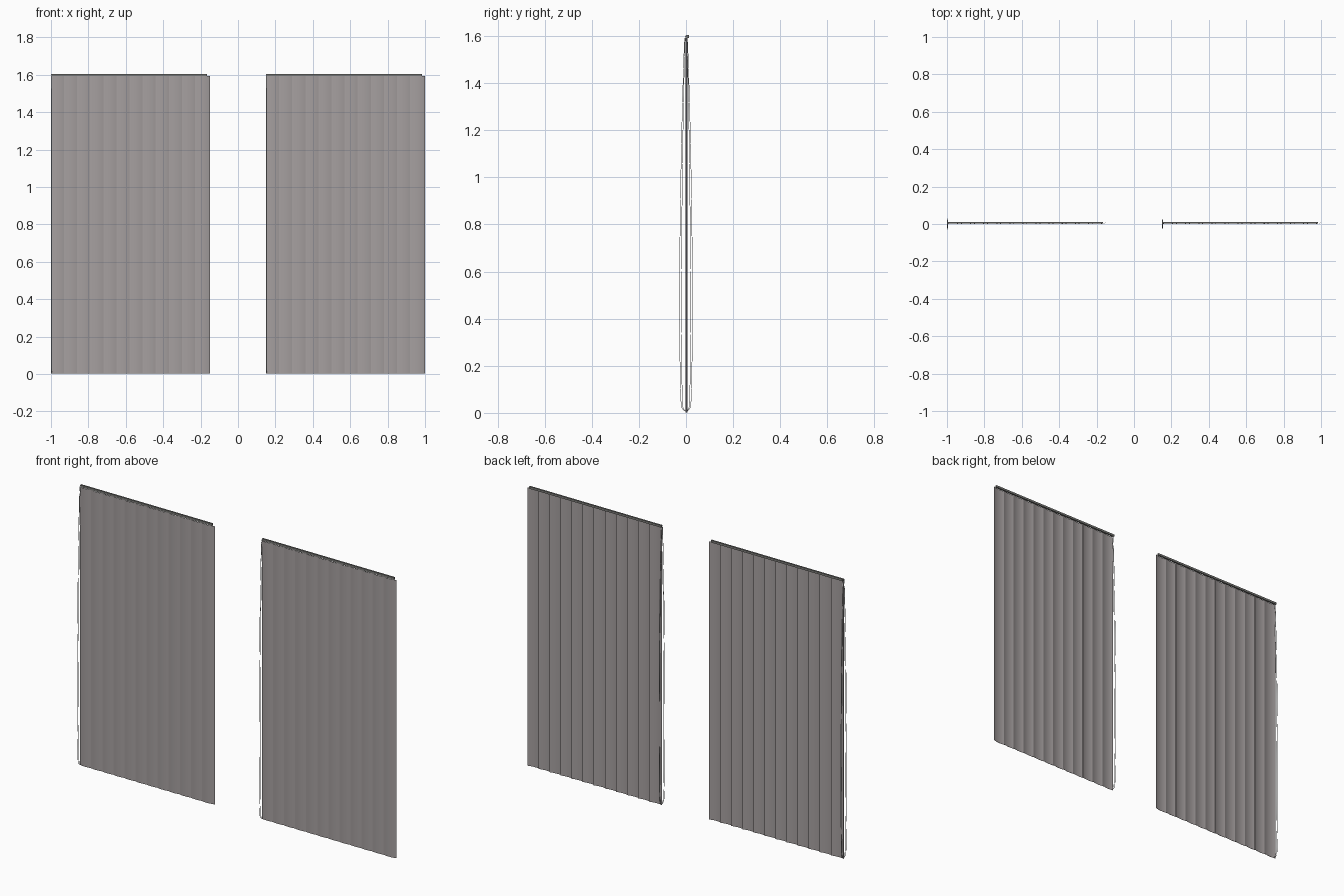
import bpy, bmesh, math

if "Cube" in bpy.data.objects:
    bpy.data.objects.remove(bpy.data.objects["Cube"])


def material(name, rgb):
    m = bpy.data.materials.new(name)
    m.diffuse_color = (*rgb, 1)
    m.use_nodes = True
    m.node_tree.nodes["Principled BSDF"].inputs["Base Color"].default_value = m.diffuse_color
    return m


FABRIC = material("warm_grey_fabric", (0.38, 0.35, 0.35))
RAIL = material("rail_grey", (0.2, 0.2, 0.19))
CORD = material("pale_cord", (0.75, 0.75, 0.75))
PITCH, WIDTH, COUNT = 0.07, 0.079, 12


def finish(bm, name, mat):
    bmesh.ops.recalc_face_normals(bm, faces=bm.faces)
    me = bpy.data.meshes.new(name)
    bm.to_mesh(me)
    bm.free()
    me.materials.append(mat)
    ob = bpy.data.objects.new(name, me)
    bpy.context.collection.objects.link(ob)
    bpy.context.view_layer.objects.active = ob
    bpy.ops.object.select_all(action='DESELECT')
    ob.select_set(True)
    bpy.ops.object.shade_smooth_by_angle(angle=math.radians(35))
    return ob


# One slat: a thin, slightly bowed and tilted strip
def slat(name, x0):
    bm = bmesh.new()
    n = 8
    front, back = [], []
    for i in range(n + 1):
        t = i / n
        y = 0.002 + 0.004 * (t - 0.5) - 0.005 * (1 - (2 * t - 1) ** 2) + 0.0025
        front.append((x0 + WIDTH * t, y - 0.0004))
        back.append((x0 + WIDTH * t, y + 0.0004))
    ring = front + back[::-1]
    lo = [bm.verts.new((x, y, 0.002)) for x, y in ring]
    hi = [bm.verts.new((x, y, 1.592)) for x, y in ring]
    k = len(ring)
    for i in range(k):
        j = (i + 1) % k
        bm.faces.new((lo[i], lo[j], hi[j], hi[i]))
    for r in (lo, hi):
        for i in range(n):
            bm.faces.new((r[i], r[i + 1], r[k - 2 - i], r[k - 1 - i]))
    finish(bm, name, FABRIC)


# Head rail
def rail(name, x0, x1):
    bm = bmesh.new()
    bmesh.ops.create_cube(bm, size=1)
    for v in bm.verts:
        v.co = ((x0 + x1) / 2 + v.co.x * (x1 - x0), 0.007 + v.co.y * 0.01,
                1.598 + v.co.z * 0.012)
    finish(bm, name, RAIL)


# Hanging pull cord loop
def cord(name, x, half):
    cu = bpy.data.curves.new(name, 'CURVE')
    cu.dimensions = '3D'
    cu.bevel_depth = 0.0012
    cu.bevel_resolution = 1
    cu.resolution_u = 4
    sp = cu.splines.new('NURBS')
    side = [(0.15, 1.602), (0.3, 1.55), (0.75, 1.1), (1.03, 0.5),
            (0.85, 0.06), (0.6, 0.008)]
    pts = [(half * a, z) for a, z in side] + [(-half * a, z) for a, z in side[::-1]]
    sp.points.add(len(pts) - 1)
    for p, (y, z) in zip(sp.points, pts):
        p.co = (x, y, z, 1)
    sp.order_u = 3
    sp.use_cyclic_u = True
    cu.materials.append(CORD)
    ob = bpy.data.objects.new(name, cu)
    bpy.context.collection.objects.link(ob)


for side, x0 in (("left", -1.0), ("right", 0.15)):
    for i in range(COUNT):
        slat(f"{side}_slat_{i + 1}", x0 + PITCH * i)
    rail(f"{side}_head_rail", x0, x0 + 0.835)
    cord(f"{side}_outer_cord", x0 + 0.002, 0.028)
    cord(f"{side}_inner_cord", x0 + 0.004, 0.02)
